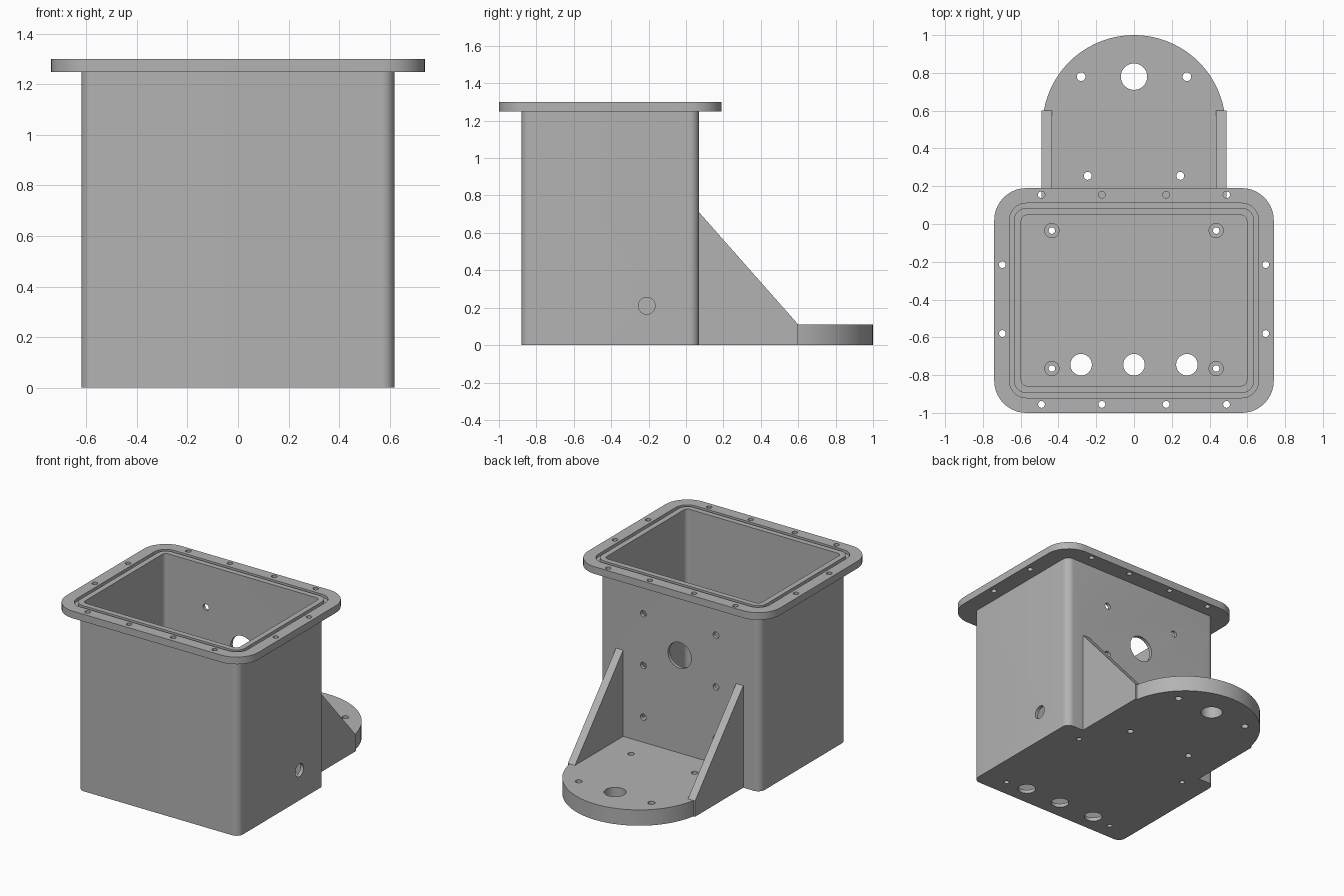
import bpy, bmesh, math
from mathutils import Matrix, Vector

if "Cube" in bpy.data.objects:
    bpy.data.objects.remove(bpy.data.objects["Cube"])

CY = -0.405  # depth centre of the housing

grey = bpy.data.materials.new("plain grey")
grey.diffuse_color = (0.45, 0.45, 0.45, 1)
grey.use_nodes = True
grey.node_tree.nodes["Principled BSDF"].inputs["Base Color"].default_value = grey.diffuse_color


def make(name, bm):
    bmesh.ops.recalc_face_normals(bm, faces=bm.faces)
    me = bpy.data.meshes.new(name)
    bm.to_mesh(me)
    bm.free()
    ob = bpy.data.objects.new(name, me)
    bpy.context.collection.objects.link(ob)
    me.materials.append(grey)
    return ob


def prism(name, pts, offset):
    """Extrude a closed 3D outline along offset."""
    bm = bmesh.new()
    face = bm.faces.new([bm.verts.new(p) for p in pts])
    ext = bmesh.ops.extrude_face_region(bm, geom=[face])
    verts = [g for g in ext["geom"] if isinstance(g, bmesh.types.BMVert)]
    bmesh.ops.translate(bm, verts=verts, vec=offset)
    return make(name, bm)


def rounded_box(name, hx, hy, r, z0, z1, seg=10):
    pts = []
    for k, (sx, sy) in enumerate([(1, 1), (-1, 1), (-1, -1), (1, -1)]):
        for i in range(seg + 1):
            a = math.pi / 2 * (k + i / seg)
            pts.append((sx * (hx - r) + r * math.cos(a),
                        CY + sy * (hy - r) + r * math.sin(a), z0))
    return prism(name, pts, (0, 0, z1 - z0))


def cylinders(name, specs):
    """specs: (start point, end point, radius)"""
    bm = bmesh.new()
    for a, b, r in specs:
        a, b = Vector(a), Vector(b)
        rot = (b - a).to_track_quat('Z', 'Y').to_matrix().to_4x4()
        bmesh.ops.create_cone(bm, cap_ends=True, segments=32, radius1=r, radius2=r,
                              depth=(b - a).length,
                              matrix=Matrix.Translation((a + b) / 2) @ rot)
    return make(name, bm)


def combine(target, other, op):
    """Apply a boolean and discard the helper."""
    mod = target.modifiers.new(op, 'BOOLEAN')
    mod.operation, mod.object, mod.solver = op, other, 'EXACT'
    other.hide_render = True
    bpy.context.view_layer.objects.active = target
    bpy.ops.object.modifier_apply(modifier=mod.name)
    bpy.data.objects.remove(other)


# Housing with top flange
body = rounded_box("bracketed_housing", 0.62, 0.475, 0.05, 0, 1.27)
combine(body, rounded_box("flange", 0.74, 0.595, 0.17, 1.25, 1.30), 'UNION')

# Round-ended mounting plate
R, YC = 0.485, 0.515
outline = [(-R, 0.055, 0), (R, 0.055, 0)]
outline += [(R * math.cos(math.pi * i / 48), YC + R * math.sin(math.pi * i / 48), 0)
            for i in range(49)]
combine(body, prism("mounting_plate", outline, (0, 0, 0.11)), 'UNION')

# Triangular side ribs
for x in (-0.49, 0.435):
    rib = [(x, 0.055, 0), (x, 0.60, 0), (x, 0.60, 0.11), (x, 0.07, 0.71), (x, 0.055, 0.71)]
    combine(body, prism("rib", rib, (0.055, 0, 0)), 'UNION')

# Hollow interior
combine(body, rounded_box("cavity", 0.597, 0.452, 0.03, 0.025, 1.4), 'DIFFERENCE')

# Floor standoffs
posts = [(x, y) for x in (-0.435, 0.435) for y in (-0.035, -0.765)]
combine(body, cylinders("standoffs", [((x, y, 0.01), (x, y, 0.065), 0.04)
                                      for x, y in posts]), 'UNION')

# Seal groove in the flange
groove = rounded_box("groove", 0.66, 0.515, 0.09, 1.28, 1.35)
combine(groove, rounded_box("groove_core", 0.635, 0.49, 0.065, 1.2, 1.4), 'DIFFERENCE')
combine(body, groove, 'DIFFERENCE')

# Vertical holes: (x, y, radius, bottom, top)
drill = [(x, y, 0.017, -0.1, 0.2) for x, y in posts]
drill += [(x, -0.745, 0.057, -0.1, 0.2) for x in (-0.28, 0, 0.28)]
drill += [(0, 0.78, 0.07, -0.1, 0.2)]
for s in (-1, 1):
    drill += [(s * 0.28, 0.78, 0.023, -0.1, 0.2), (s * 0.245, 0.255, 0.021, -0.1, 0.2)]
    drill += [(s * 0.697, y, 0.018, 1.2, 1.4) for y in (-0.215, -0.58)]
    drill += [(s * x, y, 0.018, 1.2, 1.4) for x in (0.17, 0.49) for y in (0.155, -0.955)]
holes = [((x, y, a), (x, y, b), r) for x, y, r, a, b in drill]

# Back wall holes and side port
holes += [((x, 0, z), (x, 0.12, z), 0.022) for x in (-0.28, 0.28) for z in (0.285, 0.645, 1.005)]
holes += [((0, 0, 0.79), (0, 0.12, 0.79), 0.09), ((0.55, -0.21, 0.21), (0.7, -0.21, 0.21), 0.045)]
combine(body, cylinders("drill_holes", holes), 'DIFFERENCE')

# Smooth rounded surfaces, keep crisp edges
bpy.ops.object.select_all(action='DESELECT')
body.select_set(True)
bpy.context.view_layer.objects.active = body
bpy.ops.object.shade_smooth_by_angle(angle=math.radians(30))
